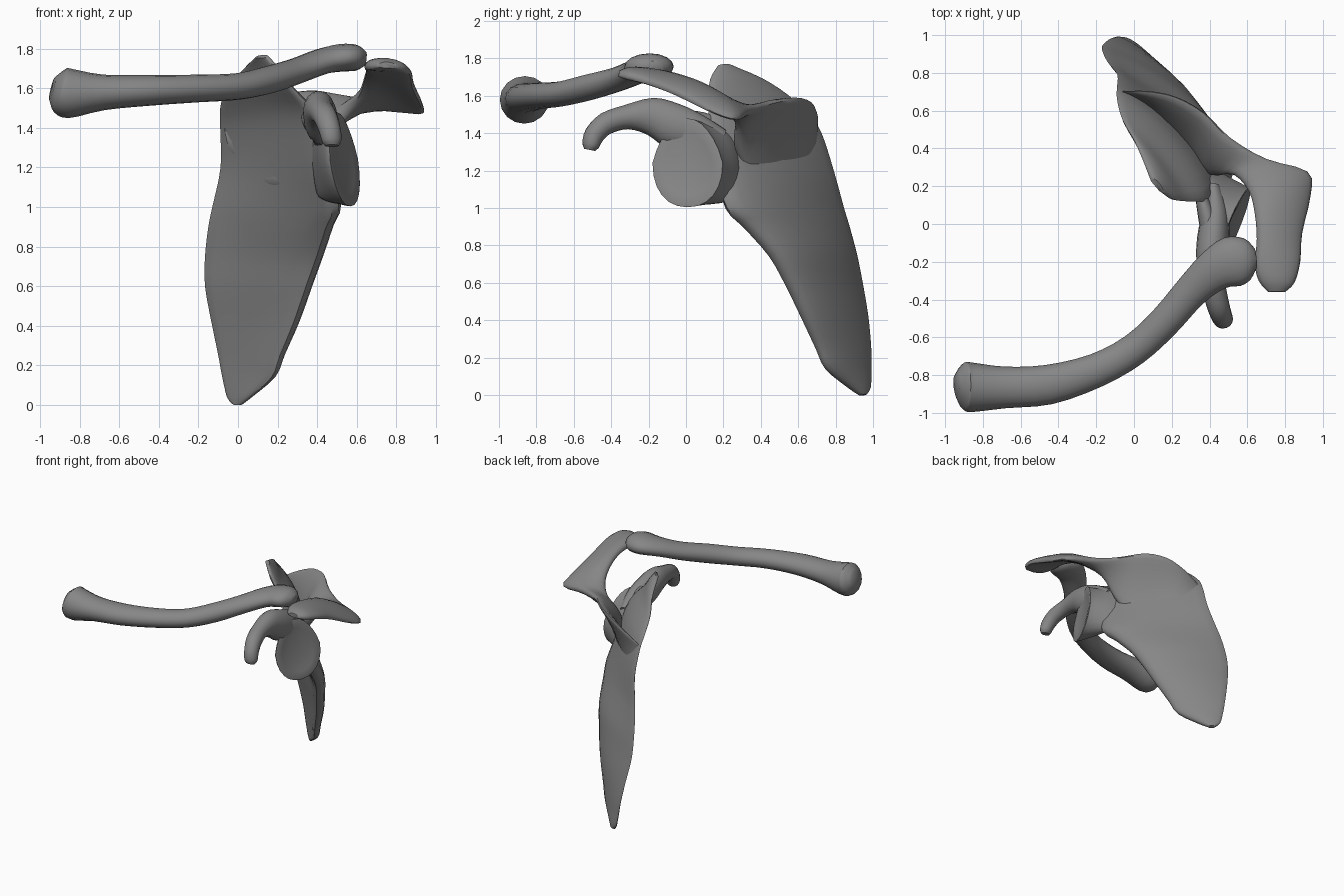
import bpy, bmesh, math
from mathutils import Vector as V

bone = bpy.data.materials.new("bone_grey")
bone.diffuse_color = (0.24, 0.24, 0.24, 1)

def spow(v, p):
    return math.copysign(abs(v) ** p, v)

def catmull(a, b, c, d, t):
    return 0.5 * (2 * b + (c - a) * t + (2 * a - 5 * b + 4 * c - d) * t * t + (3 * b - a - 3 * c + d) * t ** 3)

def loft(name, rings, steps=3, angle=50):
    """Skin a smooth surface through rings of equal length and cap both ends."""
    n, m = len(rings), len(rings[0])
    fine = []
    for i in range(n - 1):
        q = [rings[max(0, min(n - 1, i + k))] for k in (-1, 0, 1, 2)]
        for s in range(steps):
            fine.append([catmull(q[0][j], q[1][j], q[2][j], q[3][j], s / steps) for j in range(m)])
    fine.append(rings[-1])
    bm = bmesh.new()
    vs = [[bm.verts.new(p) for p in r] for r in fine]
    for r0, r1 in zip(vs, vs[1:]):
        for j in range(m):
            bm.faces.new((r0[j], r0[(j + 1) % m], r1[(j + 1) % m], r1[j]))
    bm.faces.new(vs[0][::-1])
    bm.faces.new(vs[-1])
    bmesh.ops.recalc_face_normals(bm, faces=bm.faces)
    me = bpy.data.meshes.new(name)
    bm.to_mesh(me)
    bm.free()
    me.materials.append(bone)
    ob = bpy.data.objects.new(name, me)
    bpy.context.collection.objects.link(ob)
    bpy.ops.object.select_all(action='DESELECT')
    ob.select_set(True)
    bpy.context.view_layer.objects.active = ob
    bpy.ops.object.shade_smooth_by_angle(angle=math.radians(angle))
    return ob

def tangents(pts):
    n = len(pts)
    return [(pts[min(i + 1, n - 1)] - pts[max(i - 1, 0)]).normalized() for i in range(n)]

def tube(name, rows, sides=16):
    """rows: x, y, z, width, height"""
    pts = [V(r[:3]) for r in rows]
    rings = []
    for p, t, r in zip(pts, tangents(pts), rows):
        side = t.cross(V((0, 0, 1))).normalized()
        up = side.cross(t)
        rings.append([p + side * (r[3] / 2 * math.cos(a)) + up * (r[4] / 2 * math.sin(a))
                      for a in [2 * math.pi * k / sides for k in range(sides)]])
    return loft(name, rings)

def ribbon(name, rows, bow, sides=20):
    """rows: edge A, edge B, thickness at A, thickness at B"""
    A, B = [V(r[0]) for r in rows], [V(r[1]) for r in rows]
    mids = [(a + b) / 2 for a, b in zip(A, B)]
    rings = []
    for a, b, c, t, r in zip(A, B, mids, tangents(mids), rows):
        half = (b - a) / 2
        nrm = t.cross(half).normalized()
        ring = []
        for k in range(sides):
            ang = 2 * math.pi * k / sides
            u = spow(math.cos(ang), 0.85)
            th = r[2] + (r[3] - r[2]) * (u + 1) / 2
            off = th / 2 * spow(math.sin(ang), 0.7) + bow * half.length * (1 - u * u)
            ring.append(c + half * u + nrm * off)
        rings.append(ring)
    return loft(name, rings)

# Collar bone: S-curve with flared inner end and flattened outer end
tube("clavicle", [
    (-0.94, -0.865, 1.60, 0.13, 0.12), (-0.90, -0.86, 1.59, 0.25, 0.23),
    (-0.85, -0.865, 1.575, 0.26, 0.25), (-0.68, -0.865, 1.58, 0.22, 0.18),
    (-0.45, -0.85, 1.59, 0.21, 0.155), (-0.2, -0.775, 1.60, 0.18, 0.14),
    (0.0, -0.665, 1.61, 0.17, 0.135), (0.16, -0.52, 1.645, 0.17, 0.14),
    (0.3, -0.36, 1.69, 0.18, 0.13), (0.42, -0.25, 1.735, 0.22, 0.13),
    (0.52, -0.20, 1.755, 0.27, 0.14), (0.60, -0.185, 1.755, 0.22, 0.13),
    (0.645, -0.18, 1.75, 0.10, 0.07)])

# Shoulder blade plate, from lower tip to upper corner: z, inner x y, outer x y, outer thickness
plate = [
    (0.0, -0.02, 0.96, 0.02, 0.93, 0.03), (0.04, -0.055, 0.985, 0.07, 0.87, 0.05),
    (0.14, -0.08, 0.99, 0.185, 0.75, 0.07), (0.25, -0.1, 0.99, 0.23, 0.70, 0.09),
    (0.42, -0.135, 0.975, 0.305, 0.625, 0.12), (0.6, -0.167, 0.945, 0.37, 0.54, 0.14),
    (0.75, -0.167, 0.915, 0.425, 0.455, 0.15), (0.9, -0.15, 0.875, 0.475, 0.32, 0.15),
    (1.0, -0.13, 0.845, 0.51, 0.22, 0.15), (1.2, -0.088, 0.79, 0.46, 0.16, 0.13),
    (1.4, -0.09, 0.725, 0.41, 0.14, 0.10), (1.5, -0.09, 0.66, 0.37, 0.12, 0.07),
    (1.6, -0.06, 0.55, 0.28, 0.12, 0.05), (1.69, 0.02, 0.41, 0.21, 0.13, 0.05),
    (1.76, 0.09, 0.24, 0.15, 0.17, 0.03)]
ribbon("shoulder_blade_plate",
       [((mx, my, z), (lx, ly, z), 0.03, t) for z, mx, my, lx, ly, t in plate], 0.10)

# Ridge rising from the back of the plate, sweeping round into the roof of the shoulder
ribbon("spine_and_acromion", [
    ((-0.03, 0.735, 1.25), (-0.07, 0.70, 1.42), 0.01, 0.01),
    ((0.08, 0.64, 1.13), (0.07, 0.70, 1.50), 0.03, 0.04),
    ((0.20, 0.50, 1.10), (0.22, 0.67, 1.565), 0.05, 0.05),
    ((0.32, 0.365, 1.14), (0.37, 0.585, 1.59), 0.07, 0.06),
    ((0.42, 0.27, 1.30), (0.50, 0.455, 1.57), 0.11, 0.07),
    ((0.53, 0.26, 1.48), (0.70, 0.345, 1.52), 0.10, 0.07),
    ((0.61, 0.17, 1.58), (0.92, 0.275, 1.475), 0.08, 0.05),
    ((0.64, 0.05, 1.66), (0.935, 0.15, 1.51), 0.08, 0.05),
    ((0.65, -0.08, 1.70), (0.89, -0.05, 1.61), 0.08, 0.06),
    ((0.64, -0.21, 1.715), (0.88, -0.2, 1.67), 0.08, 0.06),
    ((0.66, -0.30, 1.715), (0.85, -0.31, 1.70), 0.07, 0.06),
    ((0.71, -0.36, 1.715), (0.80, -0.36, 1.71), 0.03, 0.03)], 0.14)

# Neck and shallow socket: x, y, z centre, half depth, half height
rings = []
for x, y, z, ry, rz in [(0.385, 0.27, 1.20, 0.03, 0.15), (0.43, 0.18, 1.225, 0.09, 0.20),
                        (0.48, 0.08, 1.235, 0.15, 0.22), (0.525, 0.015, 1.24, 0.185, 0.235),
                        (0.54, 0.01, 1.24, 0.175, 0.225), (0.525, 0.01, 1.23, 0.09, 0.12)]:
    ring = []
    for k in range(24):
        a = 2 * math.pi * k / 24
        dy, dz = ry * spow(math.cos(a), 0.9), rz * spow(math.sin(a), 0.9)
        dy *= 1 - 0.3 * max(0, dz) / rz
        ring.append(V((x + 0.38 * dy - 0.14 * dz, y + dy, z + dz)))
    rings.append(ring)
loft("neck_and_socket", rings, steps=2)

# Hooked process in front of the socket
tube("coracoid_hook", [
    (0.42, 0.19, 1.35, 0.08, 0.14), (0.43, 0.06, 1.40, 0.14, 0.20),
    (0.42, -0.07, 1.44, 0.17, 0.24), (0.41, -0.19, 1.49, 0.16, 0.20),
    (0.42, -0.32, 1.485, 0.13, 0.13), (0.445, -0.43, 1.45, 0.12, 0.12),
    (0.465, -0.49, 1.39, 0.11, 0.11), (0.475, -0.51, 1.335, 0.10, 0.09),
    (0.475, -0.515, 1.31, 0.07, 0.06)])

# Bony bridge joining the hook to the upper edge of the plate
tube("coracoid_root", [
    (0.335, 0.19, 1.45, 0.03, 0.06), (0.37, 0.1, 1.44, 0.08, 0.14),
    (0.40, -0.02, 1.45, 0.10, 0.15), (0.41, -0.12, 1.48, 0.06, 0.08)])
